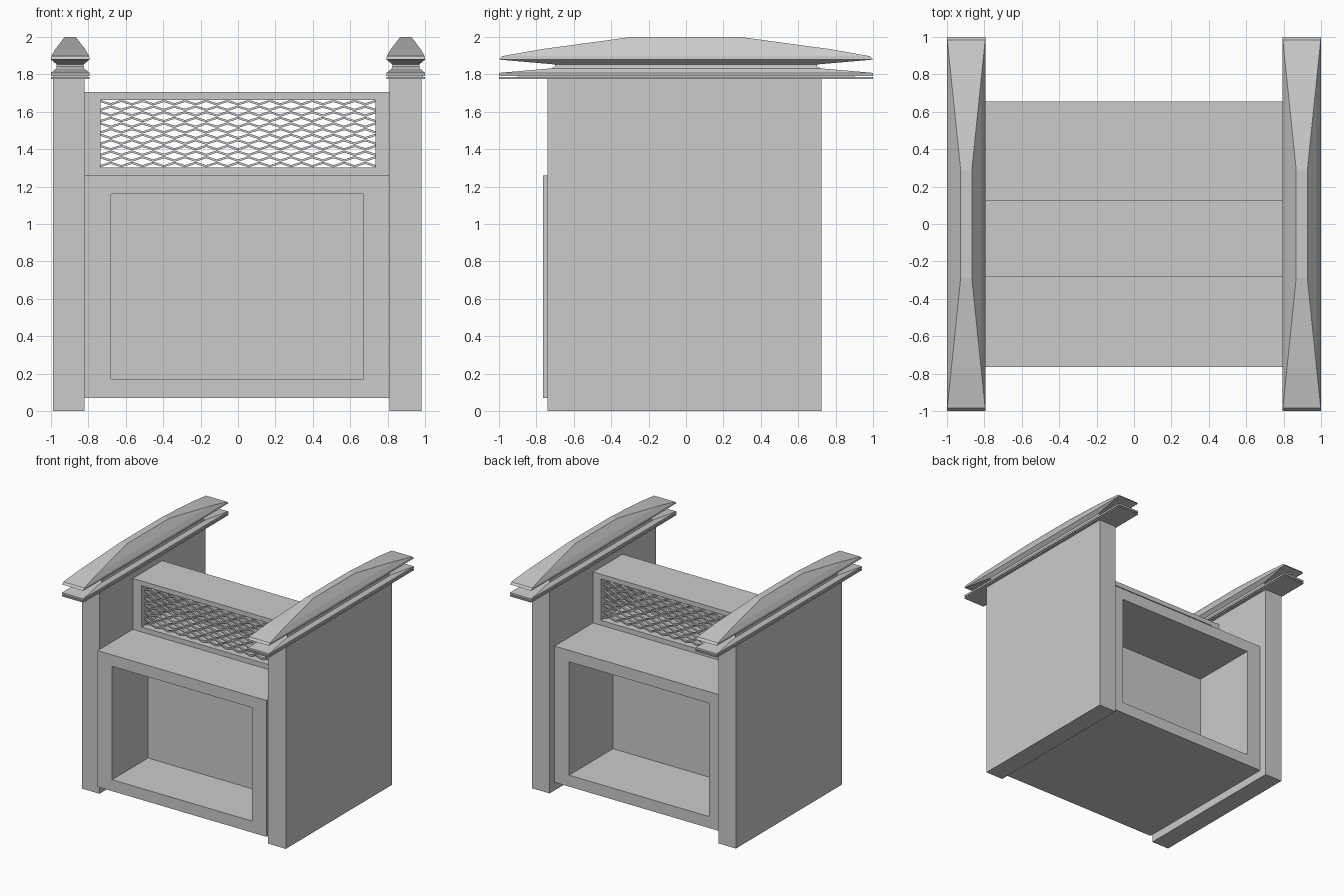
import bpy, bmesh
from mathutils import Vector

if "Cube" in bpy.data.objects:
    bpy.data.objects.remove(bpy.data.objects["Cube"])


def finish(name, bm):
    bmesh.ops.recalc_face_normals(bm, faces=bm.faces)
    me = bpy.data.meshes.new(name)
    bm.to_mesh(me)
    bm.free()
    ob = bpy.data.objects.new(name, me)
    bpy.context.collection.objects.link(ob)
    return ob


def add_box(bm, lo, hi):
    lo, hi = Vector(lo), Vector(hi)
    vs = bmesh.ops.create_cube(bm, size=1)["verts"]
    for v in vs:
        v.co = Vector(((lo[i] + hi[i]) / 2 + v.co[i] * (hi[i] - lo[i]) for i in range(3)))


def box(name, lo, hi):
    bm = bmesh.new()
    add_box(bm, lo, hi)
    return finish(name, bm)


# Tall side walls
box("side_wall_left", (-0.99, -0.74, 0), (-0.82, 0.725, 1.78))
box("side_wall_right", (0.81, -0.74, 0), (0.98, 0.725, 1.78))

# Moulded caps: one rectangle scaled up a profile of (height, scale)
CAP = [(1.775, 1), (1.785, 1), (1.787, 0.9), (1.790, 0.9), (1.792, 1), (1.808, 1),
       (1.832, 0.72), (1.842, 0.70), (1.853, 0.70), (1.879, 1), (1.897, 0.985),
       (1.935, 0.77), (2.0, 0.29)]


def cap(name, cx):
    bm = bmesh.new()
    rings = [[bm.verts.new((cx + 0.103 * s * a, s * b, z))
              for a, b in ((-1, -1), (1, -1), (1, 1), (-1, 1))] for z, s in CAP]
    for r0, r1 in zip(rings, rings[1:]):
        for i in range(4):
            j = (i + 1) % 4
            bm.faces.new((r0[i], r0[j], r1[j], r1[i]))
    bm.faces.new(rings[0][::-1])
    bm.faces.new(rings[-1])
    return finish(name, bm)


cap("cap_left", -0.897)
cap("cap_right", 0.897)

# Lower cabinet with a recessed bay in the front and in the back
bm = bmesh.new()
add_box(bm, (-0.82, -0.765, 0.07), (0.81, 0.655, 1.26))
bm.normal_update()
for face in [f for f in bm.faces if abs(f.normal.y) > 0.9]:
    depth = -0.27 if face.normal.y < 0 else 0.05
    bmesh.ops.inset_region(bm, faces=[face], thickness=0.1)
    for v in face.verts:
        v.co.x = 0.67 if v.co.x > 0 else -0.68
        v.co.z = 1.16 if v.co.z > 0.6 else 0.17
    new = bmesh.ops.extrude_discrete_faces(bm, faces=[face])["faces"][0]
    for v in new.verts:
        v.co.y = depth
finish("cabinet", bm)

# Upper grille housing
Y0, Y1 = -0.28, 0.125
box("grille_bottom_rail", (-0.82, Y0, 1.26), (0.81, Y1, 1.303))
box("grille_top_rail", (-0.82, Y0, 1.664), (0.81, Y1, 1.705))
box("grille_stile_left", (-0.82, Y0, 1.303), (-0.735, Y1, 1.664))
box("grille_stile_right", (0.735, Y0, 1.303), (0.81, Y1, 1.664))


# Diamond mesh: stacked zigzag strands, alternate rows mirrored
def grille(name, y, cols=26, rows=12, t=0.012, d=0.02):
    bm = bmesh.new()
    x0, x1, z0, z1 = -0.737, 0.737, 1.303, 1.664
    pitch = (z1 - z0) / rows
    amp = pitch / 2 - t / 2
    for r in range(rows):
        zc = z0 + pitch * (r + 0.5)
        prev = None
        for c in range(cols + 1):
            x = x0 + (x1 - x0) * c / cols
            z = zc + (amp if (c + r) % 2 else -amp)
            ring = [bm.verts.new((x, y + a * d / 2, z + b * t / 2))
                    for a, b in ((-1, -1), (1, -1), (1, 1), (-1, 1))]
            if prev:
                for i in range(4):
                    j = (i + 1) % 4
                    bm.faces.new((prev[i], prev[j], ring[j], ring[i]))
            prev = ring
    return finish(name, bm)


grille("front_grille", Y0 + 0.05)
grille("back_grille", Y1 - 0.05)
